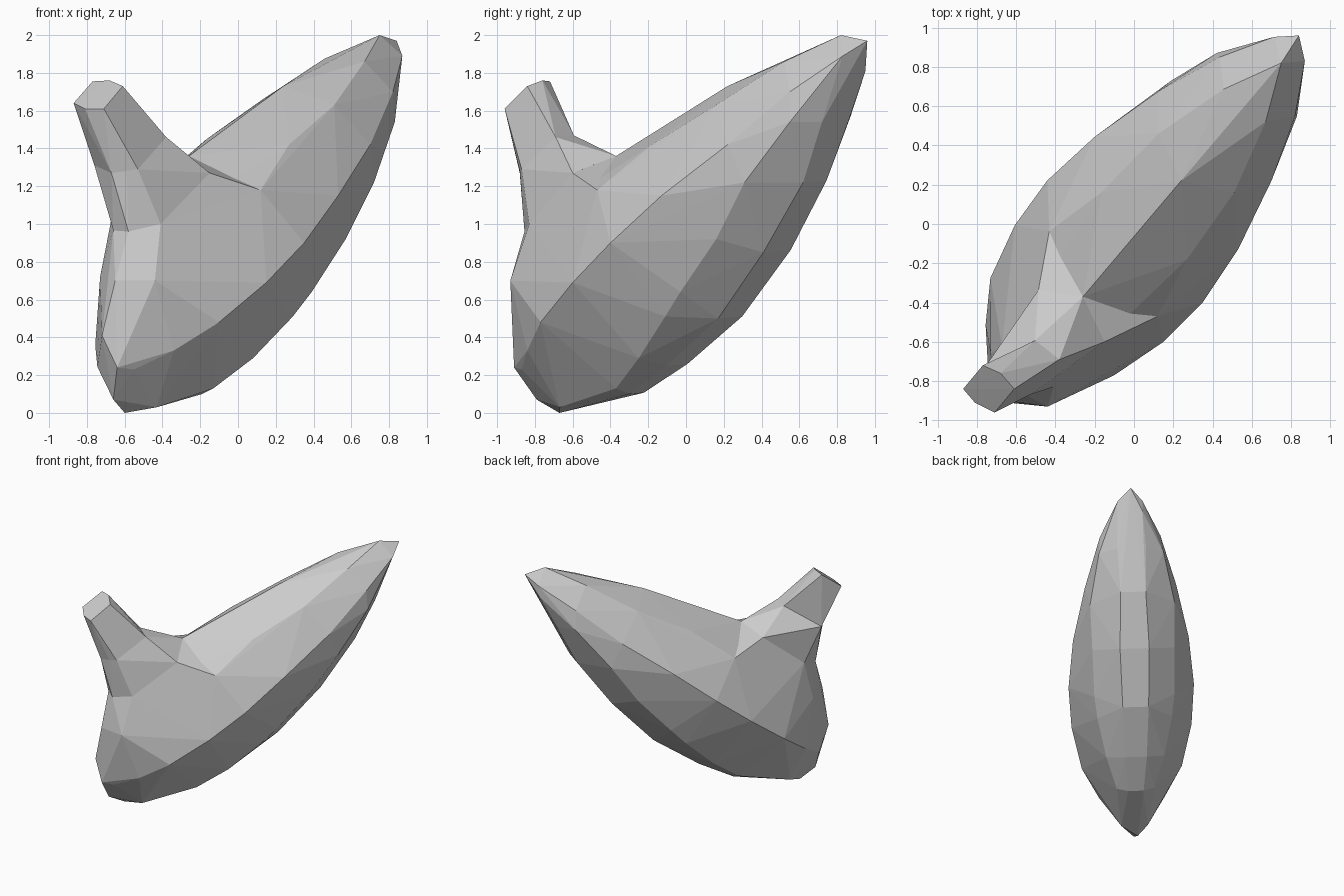
import bpy
import bmesh
from mathutils import Vector

cube = bpy.data.objects.get("Cube")
if cube:
    bpy.data.objects.remove(cube, do_unlink=True)

# The form is mirrored about a slightly leaning diagonal plane
NORMAL = Vector((0.786, -0.617, -0.055)).normalized()
OFFSET = -0.032


def mirrored(points):
    """Return the points together with their reflections."""
    sides = [Vector(p) for p in points]
    return sides + [p - 2 * (p.dot(NORMAL) - OFFSET) * NORMAL for p in sides]


def make_material(name, colour):
    material = bpy.data.materials.new(name)
    material.use_nodes = True
    material.diffuse_color = colour
    shader = next(n for n in material.node_tree.nodes if n.type == "BSDF_PRINCIPLED")
    shader.inputs["Base Color"].default_value = colour
    return material


def make_hull(name, points, material):
    """Build one flat-faced convex part around the given points."""
    bm = bmesh.new()
    for point in points:
        bm.verts.new(point)
    bmesh.ops.convex_hull(bm, input=bm.verts[:])
    loose = [v for v in bm.verts if not v.link_faces]
    bmesh.ops.delete(bm, geom=loose, context="VERTS")
    bmesh.ops.recalc_face_normals(bm, faces=bm.faces[:])
    mesh = bpy.data.meshes.new(name)
    bm.to_mesh(mesh)
    bm.free()
    mesh.materials.append(material)
    part = bpy.data.objects.new(name, mesh)
    bpy.context.collection.objects.link(part)
    return part


grey = make_material("plain grey", (0.6, 0.6, 0.6, 1.0))

# Lines that run along the body from the low end to the raised tip
upper_edge = [(.12, -.47, 1.18), (.27, -.18, 1.42),
              (.51, .16, 1.63), (.67, .52, 1.86)]
side_edge = [(-.55, -.87, .23), (-.34, -.84, .33), (-.1, -.77, .48),
             (.15, -.6, .69), (.35, -.4, .9), (.53, -.13, 1.15),
             (.7, .22, 1.42), (.82, .55, 1.7), (.87, .83, 1.89)]
lower_edge = [(-.43, -.67, .03), (-.13, -.37, .13), (.08, -.25, .29),
              (.29, -.11, .51), (.39, -.03, .64), (.57, .16, .92),
              (.72, .31, 1.22), (.83, .55, 1.54)]
belly = [(-.19, -.3, .1), (.01, -.1, .25), (.26, .17, .5), (.49, .41, .85),
         (.66, .62, 1.22), (.78, .72, 1.54)]
notch = Vector((-.26, -.37, 1.36))
back_ridge = [notch, (.24, .22, 1.73), (.75, .82, 2), (.84, .96, 1.97),
              (.71, .95, 1.81)]
front_bulge = [(-.6, -.67, 0), (-.66, -.79, .07), (-.64, -.91, .24),
               (-.72, -.88, .41), (-.65, -.9, .7),
               (-.44, -.93, .7), (-.73, -.66, .72)]

# Rings that carry the neck
waist = mirrored([(-.58, -.855, .96), (-.41, -.83, 1)])
shoulder = mirrored([(-.15, -.6, 1.27)]) + [notch]
saddle_corners = mirrored(upper_edge[:1])
throat = mirrored([(-.38, -.69, 1.46)])
throat += [(-.67, -.88, 1.27), (-.59, -.88, 1.28),
           (-.53, -.87, 1.29), (-.76, -.73, 1.31)]
mouth = [(-.87, -.84, 1.64), (-.81, -.91, 1.61), (-.71, -.96, 1.61),
         (-.61, -.84, 1.73), (-.68, -.76, 1.76), (-.77, -.72, 1.755)]

# Body, saddle behind the neck, neck base and neck
body_lines = mirrored(upper_edge + side_edge + lower_edge + belly)
make_hull("body", body_lines + back_ridge + front_bulge + waist, grey)
make_hull("saddle", waist + shoulder + saddle_corners, grey)
make_hull("neck_base", waist + shoulder + throat, grey)
make_hull("neck", throat + mouth, grey)
